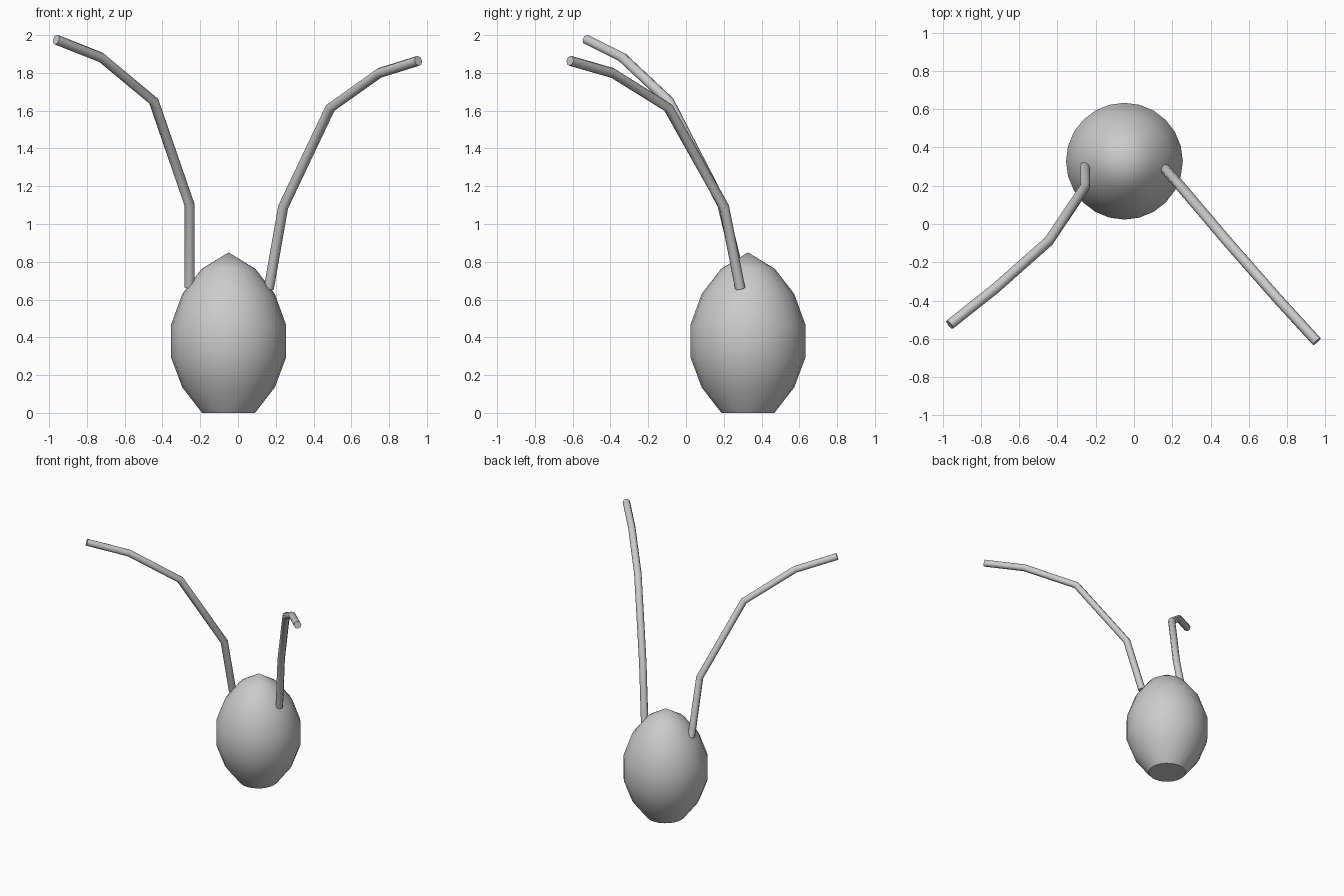
import bpy, bmesh
from math import radians, pi
from mathutils import Vector

if "Cube" in bpy.data.objects:
    bpy.data.objects.remove(bpy.data.objects["Cube"])


def activate(obj):
    bpy.ops.object.select_all(action='DESELECT')
    obj.select_set(True)
    bpy.context.view_layer.objects.active = obj


def lathe(name, profile, centre, sides=24):
    bm = bmesh.new()
    verts = [bm.verts.new((r, 0, z)) for r, z in profile]
    edges = [bm.edges.new(p) for p in zip(verts, verts[1:])]
    bmesh.ops.spin(bm, geom=verts + edges, cent=(0, 0, 0), axis=(0, 0, 1),
                   angle=2 * pi, steps=sides)
    bmesh.ops.remove_doubles(bm, verts=bm.verts, dist=1e-4)
    bmesh.ops.dissolve_degenerate(bm, edges=bm.edges, dist=1e-5)
    bmesh.ops.recalc_face_normals(bm, faces=bm.faces)
    mesh = bpy.data.meshes.new(name)
    bm.to_mesh(mesh)
    bm.free()
    obj = bpy.data.objects.new(name, mesh)
    obj.location = centre
    bpy.context.collection.objects.link(obj)
    activate(obj)
    bpy.ops.object.shade_smooth_by_angle(angle=radians(40))
    return obj


def tube(name, points, radius):
    curve = bpy.data.curves.new(name, 'CURVE')
    curve.dimensions = '3D'
    curve.bevel_depth = radius
    curve.bevel_resolution = 2
    curve.use_fill_caps = True
    spline = curve.splines.new('POLY')
    spline.points.add(len(points) - 1)
    for p, co in zip(spline.points, points):
        p.co = (*co, 1)
    obj = bpy.data.objects.new(name, curve)
    bpy.context.collection.objects.link(obj)
    activate(obj)
    bpy.ops.object.convert(target='MESH')
    bpy.ops.object.shade_smooth_by_angle(angle=radians(50))
    return bpy.context.object


# Egg-shaped body with a flat base
lathe("body", [(0, 0), (0.14, 0), (0.245, 0.135), (0.305, 0.295), (0.305, 0.465),
               (0.245, 0.63), (0.143, 0.762), (0, 0.85)], (-0.05, 0.328, 0))

# Two bent stalks reaching up and forward
tube("left_stalk", [(-0.256, 0.298, 0.665), (-0.256, 0.193, 1.10), (-0.446, -0.09, 1.65),
                    (-0.725, -0.337, 1.882), (-0.963, -0.526, 1.976)], 0.027)
tube("right_stalk", [(0.163, 0.287, 0.658), (0.239, 0.202, 1.09), (0.489, -0.093, 1.615),
                     (0.75, -0.39, 1.80), (0.955, -0.614, 1.864)], 0.027)
